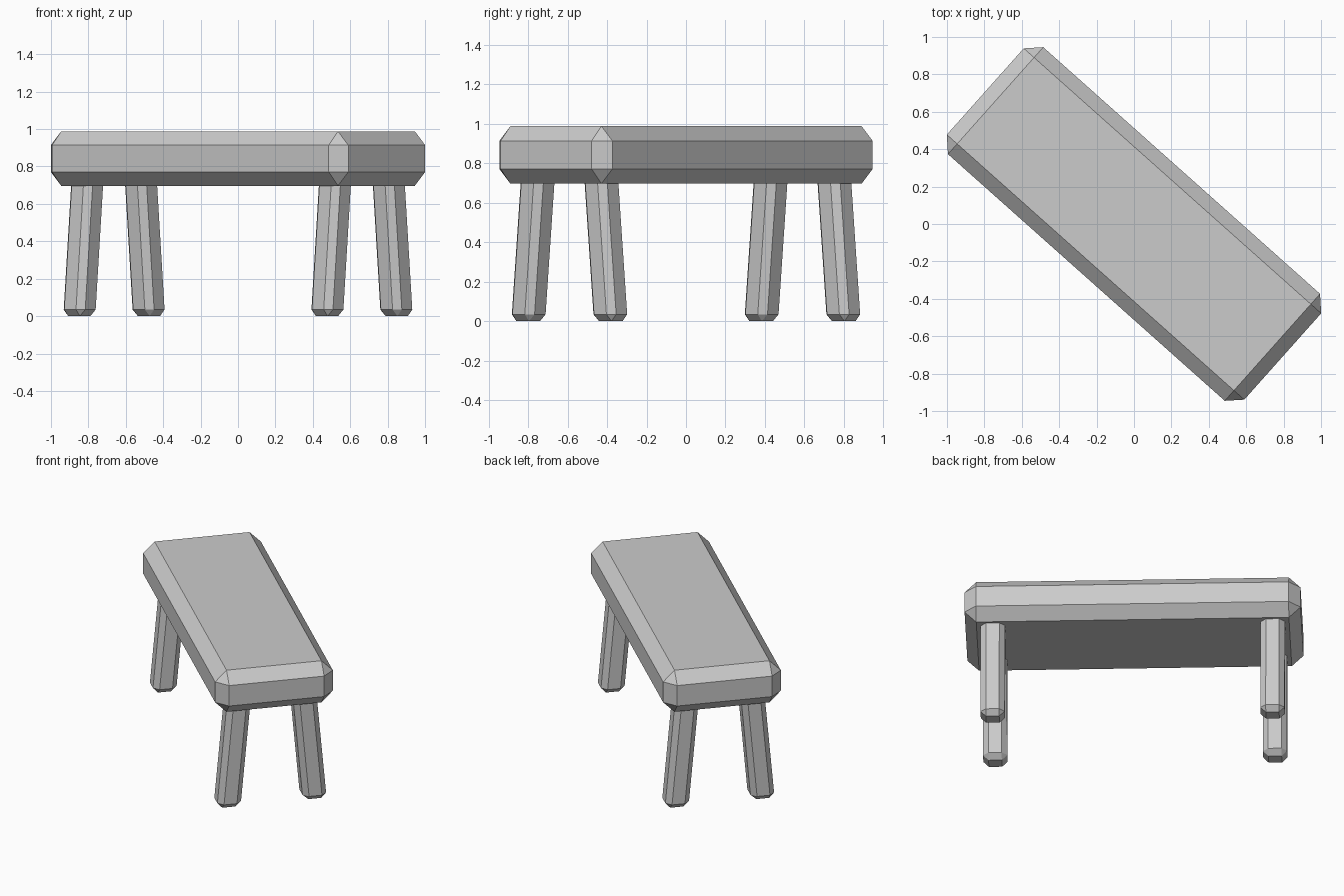
import bpy, bmesh
from math import radians
from mathutils import Matrix

if "Cube" in bpy.data.objects:
    bpy.data.objects.remove(bpy.data.objects["Cube"])

TURN = Matrix.Rotation(radians(-41.7), 4, 'Z')  # bench stands diagonally


def chamfered_box(name, size, centre, bevel, splay=0.0):
    """Box with every edge chamfered, sheared sideways by splay per unit height."""
    bm = bmesh.new()
    bmesh.ops.create_cube(bm, size=1)
    bmesh.ops.scale(bm, vec=size, verts=bm.verts)
    bmesh.ops.bevel(bm, geom=bm.edges[:], offset=bevel, offset_type='OFFSET',
                    segments=1, profile=0.5, affect='EDGES')
    bmesh.ops.translate(bm, vec=centre, verts=bm.verts)
    for v in bm.verts:
        v.co.y += splay * v.co.z
    bm.transform(TURN)
    bmesh.ops.recalc_face_normals(bm, faces=bm.faces)
    mesh = bpy.data.meshes.new(name)
    bm.to_mesh(mesh)
    bm.free()
    obj = bpy.data.objects.new(name, mesh)
    bpy.context.collection.objects.link(obj)
    return obj


# Seat: thick chamfered plank
chamfered_box("seat", (2.13, 0.766, 0.291), (0, 0, 0.8425), 0.074)

# Legs: chamfered posts splayed outwards across the width, sunk into the seat
LEG_H = 0.76
for end, sx in (("left", -1), ("right", 1)):
    for side, sy in (("front", -1), ("back", 1)):
        chamfered_box(f"{side}_{end}_leg", (0.154, 0.154, LEG_H),
                      (sx * 0.887, sy * 0.28, LEG_H / 2), 0.035,
                      splay=-sy * 0.09)
